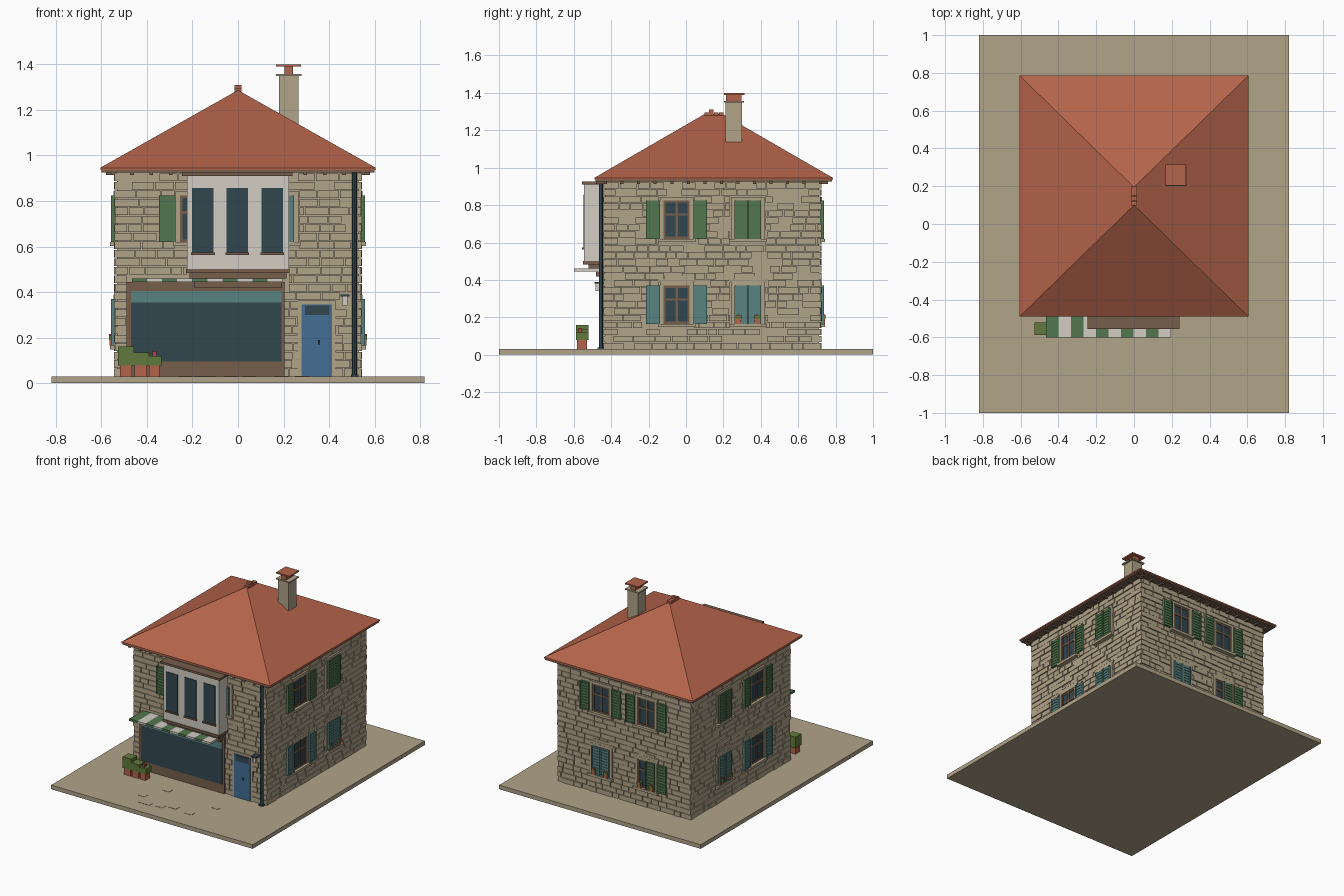
import bpy, bmesh, math, random
from mathutils import Vector

if "Cube" in bpy.data.objects:
    bpy.data.objects.remove(bpy.data.objects["Cube"])

random.seed(4)


def material(name, r, g, b):
    lin = [((c / 255 + 0.055) / 1.055) ** 2.4 for c in (r, g, b)]
    m = bpy.data.materials.new(name)
    m.diffuse_color = (*lin, 1)
    m.use_nodes = True
    m.node_tree.nodes["Principled BSDF"].inputs["Base Color"].default_value = m.diffuse_color
    return m


TAN = material("tan stone", 177, 163, 137)
CLAY = material("terracotta", 180, 100, 74)
WOOD = material("brown wood", 118, 94, 76)
GLASS = material("dark slate", 50, 70, 78)
TEAL = material("teal paint", 88, 130, 128)
BLUE = material("blue paint", 66, 110, 148)
WHITE = material("off white", 210, 205, 196)
GREEN = material("green paint", 82, 118, 78)
LEAF = material("leaf green", 96, 122, 60)
RED = material("flower red", 190, 62, 62)

parts = {}


def box(name, mat, x0, x1, y0, y1, z0, z1):
    """Collect a box for the named part."""
    parts.setdefault(name, (mat, []))[1].append((x0, x1, y0, y1, z0, z1))


def on_wall(name, mat, wall, u0, u1, z0, z1, d0, d1):
    """Box on a wall: u runs along it, d is distance out of its face."""
    if wall == "front":
        box(name, mat, u0, u1, -0.44 - d1, -0.44 - d0, z0, z1)
    elif wall == "back":
        box(name, mat, u0, u1, 0.72 + d0, 0.72 + d1, z0, z1)
    elif wall == "right":
        box(name, mat, 0.54 + d0, 0.54 + d1, u0, u1, z0, z1)
    else:
        box(name, mat, -0.54 - d1, -0.54 - d0, u0, u1, z0, z1)


def mesh_object(name, mat, bm):
    bmesh.ops.recalc_face_normals(bm, faces=bm.faces)
    me = bpy.data.meshes.new(name)
    bm.to_mesh(me)
    bm.free()
    me.materials.append(mat)
    ob = bpy.data.objects.new(name, me)
    bpy.context.collection.objects.link(ob)
    return ob


def cylinder(name, mat, x, y, z0, z1, r):
    bpy.ops.mesh.primitive_cylinder_add(vertices=12, radius=r, depth=z1 - z0,
                                        location=(x, y, (z0 + z1) / 2))
    ob = bpy.context.object
    ob.name = name
    ob.data.materials.append(mat)
    bpy.ops.object.shade_smooth_by_angle()


holes = {"front": [(-0.49, 0.205, 0, 0.445), (0.265, 0.425, 0, 0.36), (-0.225, 0.225, 0.42, 0.95)],
         "back": [], "left": [], "right": []}


def shutter(wall, mat, u0, u1, z0, z1):
    name = wall + ("_green_shutters" if mat == GREEN else "_teal_shutters")
    on_wall(name, mat, wall, u0, u1, z0, z1, -0.002, 0.012)
    for a, b in ((u0, u0 + 0.008), (u1 - 0.008, u1)):
        on_wall(name, mat, wall, a, b, z0, z1, 0.012, 0.018)
    n = 10
    for i in range(n):
        z = z0 + (z1 - z0) * i / n
        on_wall(name, mat, wall, u0 + 0.008, u1 - 0.008, z, z + 0.011, 0.012, 0.016)


def window(wall, c, z0, mat, state="open", pots=False):
    z1 = z0 + 0.205
    holes[wall].append((c - 0.095, c + 0.095, z0 - 0.02, z1 + 0.02))
    # stone surround and sill
    for a, b, lo, hi in ((c - 0.09, c - 0.07, z0, z1), (c + 0.07, c + 0.09, z0, z1),
                         (c - 0.09, c + 0.09, z1, z1 + 0.018)):
        on_wall("window_surrounds", TAN, wall, a, b, lo, hi, -0.008, 0.006)
    on_wall("window_sills", TAN, wall, c - 0.1, c + 0.1, z0 - 0.018, z0, -0.008, 0.022)
    # glass with wooden frame and glazing bars
    on_wall("window_glass", GLASS, wall, c - 0.07, c + 0.07, z0, z1, -0.008, -0.004)
    for u in (c - 0.065, c, c + 0.065):
        on_wall("window_frames", WOOD, wall, u - 0.006, u + 0.006, z0, z1, -0.006, 0.002)
    for z in (z0 + 0.006, z0 + 0.13, z1 - 0.006):
        on_wall("window_frames", WOOD, wall, c - 0.07, c + 0.07, z - 0.006, z + 0.006, -0.006, 0.001)
    if state == "closed":
        shutter(wall, mat, c - 0.07, c - 0.001, z0, z1)
        shutter(wall, mat, c + 0.001, c + 0.07, z0, z1)
    else:
        shutter(wall, mat, c - 0.163, c - 0.09, z0, z1)
        if state == "open":
            shutter(wall, mat, c + 0.09, c + 0.163, z0, z1)
        else:
            shutter(wall, mat, c - 0.07, c, z0, z1)
    # stepped lintel over ground floor windows
    if z0 < 0.3:
        for w, lo in ((0.1, z1 + 0.018), (0.065, z1 + 0.036)):
            on_wall("stone_lintels", TAN, wall, c - w, c + w, lo, lo + 0.017, -0.008, 0.005)
    if pots:
        for u in (c - 0.05, c + 0.05):
            on_wall("sill_pots", CLAY, wall, u - 0.014, u + 0.014, z0, z0 + 0.025, 0.001, 0.024)
            on_wall("sill_plants", LEAF, wall, u - 0.017, u + 0.017, z0 + 0.025, z0 + 0.045, 0.0, 0.026)
            on_wall("sill_flowers", RED, wall, u - 0.005, u + 0.005, z0 + 0.04, z0 + 0.05, 0.012, 0.027)


# windows on all sides
for w in ("left", "right"):
    window(w, -0.05, 0.62, GREEN)
    window(w, 0.33, 0.62, GREEN, "closed")
    window(w, -0.05, 0.165, TEAL)
    window(w, 0.33, 0.165, TEAL, "closed", True)
window("back", -0.185, 0.62, GREEN)
window("back", 0.185, 0.62, GREEN)
window("back", 0.185, 0.165, TEAL, "closed", True)
window("back", -0.185, 0.165, GREEN, "half", True)
window("front", -0.185, 0.62, GREEN)
window("front", 0.175, 0.62, TEAL, "closed")

# ground slab, paving and wall core
box("ground_slab", TAN, -0.82, 0.82, -1, 1, 0, 0.03)
for i in range(8):
    x, y = random.uniform(-0.3, 0.3), random.uniform(-0.92, -0.62)
    box("paving_stones", TAN, x, x + 0.06, y, y + 0.04, 0.028, 0.032)
box("wall_core", TAN, -0.532, 0.532, -0.432, 0.712, 0.03, 0.93)

# coursed stones, cut around openings
for wall, (a, b) in {"front": (-0.54, 0.54), "back": (-0.54, 0.54),
                     "left": (-0.44, 0.72), "right": (-0.44, 0.72)}.items():
    rows = 24
    h = 0.895 / rows
    for r in range(rows):
        z0, u = 0.03 + r * h, a
        while u < b - 0.01:
            end = min(u + random.uniform(0.05, 0.12), b)
            u0, u1 = u, end - (0.004 if end < b else 0)
            for p, q, lo, hi in holes[wall]:
                if z0 < hi and z0 + h > lo and u0 < q and u1 > p:
                    if u0 < p:
                        u1 = p
                    elif u1 > q:
                        u0 = q
                    else:
                        u1 = u0
            if u1 - u0 > 0.01:
                on_wall(wall + "_stones", TAN, wall, u0, u1, z0, z0 + h - 0.004,
                        -0.01, random.uniform(-0.002, 0.005))
            u = end

# shop front
on_wall("shop_frame", WOOD, "front", -0.49, 0.205, 0.03, 0.445, -0.008, 0.012)
on_wall("shop_glass", GLASS, "front", -0.47, 0.19, 0.095, 0.355, 0.01, 0.015)
on_wall("shop_transom", TEAL, "front", -0.47, 0.19, 0.355, 0.405, 0.01, 0.016)
for i in range(10):
    x = -0.465 + i * 0.066
    name, m = (("awning_white", WHITE) if i % 2 else ("awning_green", GREEN))
    box(name, m, x, x + 0.066, -0.6, -0.44, 0.445, 0.46)

# door
on_wall("door_surround", TAN, "front", 0.262, 0.428, 0.03, 0.362, -0.008, 0.004)
on_wall("door", BLUE, "front", 0.28, 0.413, 0.03, 0.345, 0, 0.009)
on_wall("door_light", GLASS, "front", 0.295, 0.4, 0.3, 0.34, 0.006, 0.012)
on_wall("door_handle", GLASS, "front", 0.352, 0.36, 0.17, 0.19, 0.006, 0.016)

# wall lantern
box("lantern_arm", GLASS, 0.45, 0.49, -0.49, -0.44, 0.38, 0.39)
box("lantern_glass", WHITE, 0.46, 0.48, -0.485, -0.465, 0.34, 0.38)

# upper bay on stepped brackets
box("bay", WHITE, -0.225, 0.225, -0.545, -0.43, 0.5, 0.91)
for c in (-0.154, -0.003, 0.15):
    box("bay_windows", GLASS, c - 0.047, c + 0.047, -0.549, -0.54, 0.573, 0.857)
    box("bay_sills", WOOD, c - 0.052, c + 0.052, -0.556, -0.54, 0.563, 0.573)
box("bay_trim", WOOD, -0.245, 0.24, -0.556, -0.44, 0.91, 0.925)
box("bay_trim", WOOD, -0.228, 0.226, -0.55, -0.44, 0.483, 0.502)
box("bay_trim", WOOD, -0.212, 0.212, -0.52, -0.44, 0.46, 0.483)
box("bay_trim", WOOD, -0.19, 0.19, -0.48, -0.44, 0.417, 0.46)

# drain pipe
cylinder("drain_pipe", GLASS, 0.512, -0.455, 0.03, 0.925, 0.011)
box("drain_foot", GLASS, 0.496, 0.53, -0.472, -0.44, 0.03, 0.038)

# planters by the shop
for x0, x1, top in ((-0.518, -0.465, 0.16), (-0.455, -0.4, 0.135), (-0.39, -0.345, 0.12)):
    box("planters", CLAY, x0, x1, -0.583, -0.53, 0.03, 0.08)
    box("planter_bushes", LEAF, x0 - 0.008, x1 + 0.008, -0.588, -0.522, 0.078, top)
box("planter_flower", RED, -0.375, -0.357, -0.575, -0.555, 0.118, 0.142)

# hipped roof on eave boards and rafter ends
bm = bmesh.new()
lo, hi = [], []
for x, y in ((-0.605, -0.49), (0.605, -0.49), (0.605, 0.785), (-0.605, 0.785)):
    lo.append(bm.verts.new((x, y, 0.936)))
    hi.append(bm.verts.new((x, y, 0.946)))
r0, r1 = bm.verts.new((0, 0.1, 1.287)), bm.verts.new((0, 0.195, 1.287))
bm.faces.new(lo)
for i in range(4):
    j = (i + 1) % 4
    bm.faces.new((lo[i], lo[j], hi[j], hi[i]))
for f in ((hi[0], hi[1], r0), (hi[1], hi[2], r1, r0), (hi[2], hi[3], r1), (hi[3], hi[0], r0, r1)):
    bm.faces.new(f)
mesh_object("roof", CLAY, bm)
box("eave_boards", WOOD, -0.6, 0.6, -0.485, 0.78, 0.926, 0.937)
for i in range(14):
    x, y = -0.55 + i * 1.1 / 13, -0.43 + i * 1.15 / 13
    for w, u in (("front", x), ("back", x), ("left", y), ("right", y)):
        on_wall("rafter_ends", WOOD, w, u - 0.008, u + 0.008, 0.914, 0.927, -0.01, 0.04)
for i in range(4):
    y = 0.098 + i * 0.026
    box("ridge_tiles", CLAY, -0.016, 0.016, y, y + 0.024, 1.265, 1.31 if i == 1 else 1.295)

# chimney
box("chimney", TAN, 0.18, 0.265, 0.21, 0.3, 1.05, 1.35)
box("chimney_cap", TAN, 0.168, 0.278, 0.202, 0.31, 1.348, 1.357)
box("chimney_flue", CLAY, 0.204, 0.242, 0.214, 0.298, 1.357, 1.392)
box("chimney_top", CLAY, 0.168, 0.276, 0.204, 0.314, 1.39, 1.4)

# turn the collected boxes into objects
for name, (mat, boxes) in parts.items():
    bm = bmesh.new()
    for x0, x1, y0, y1, z0, z1 in boxes:
        cube = bmesh.ops.create_cube(bm, size=1)["verts"]
        bmesh.ops.scale(bm, vec=(x1 - x0, y1 - y0, z1 - z0), verts=cube)
        bmesh.ops.translate(bm, vec=Vector((x0 + x1, y0 + y1, z0 + z1)) / 2, verts=cube)
    mesh_object(name, mat, bm)
